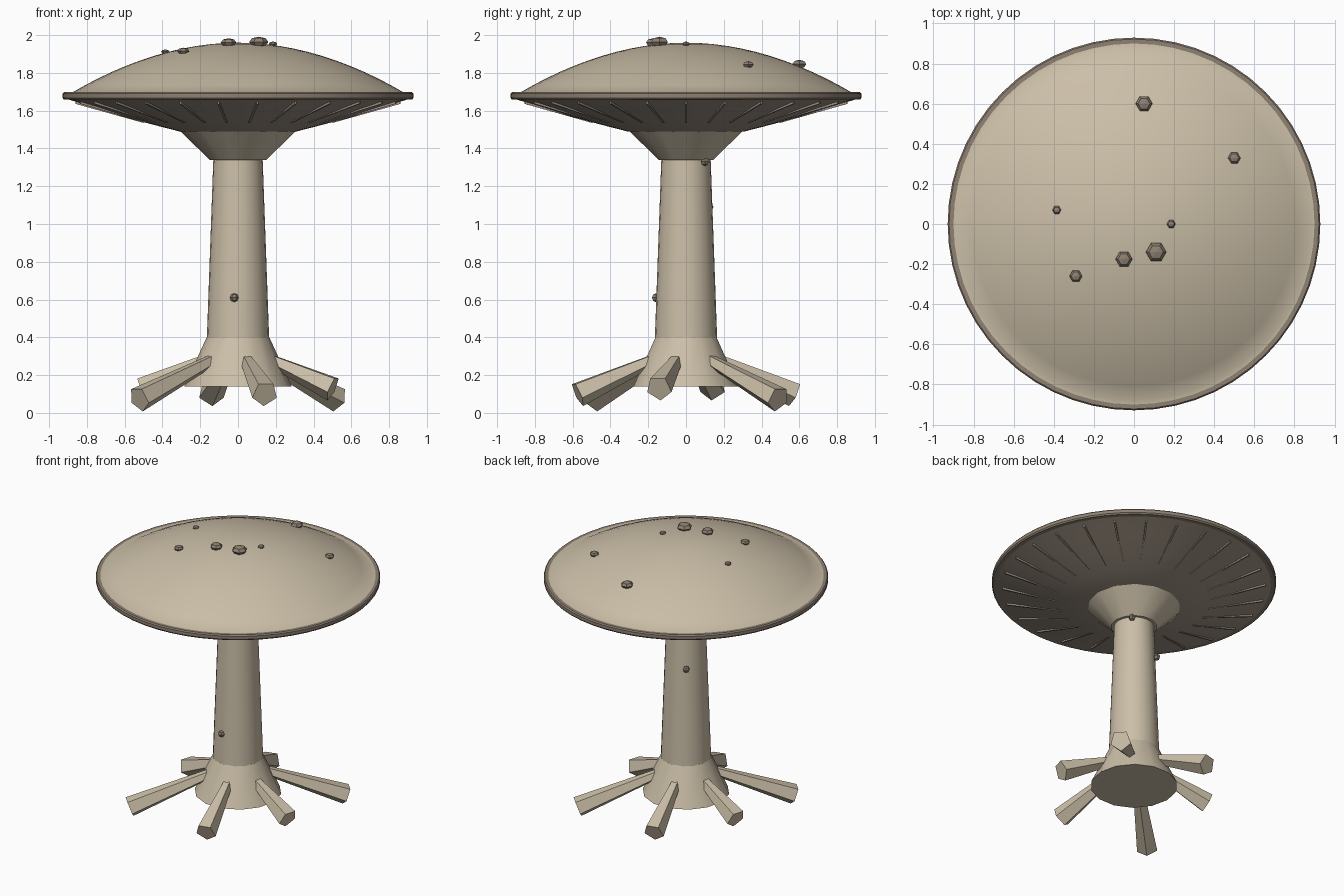
import bpy, bmesh
from math import sin, cos, pi, radians, hypot
from mathutils import Matrix, Vector

cube = bpy.data.objects.get("Cube")
if cube:
    bpy.data.objects.remove(cube, do_unlink=True)


def material(name, rgb):
    m = bpy.data.materials.new(name)
    m.use_nodes = True
    m.diffuse_color = (*rgb, 1)
    m.node_tree.nodes["Principled BSDF"].inputs["Base Color"].default_value = (*rgb, 1)
    return m


TAN = material("pale_tan", (0.60, 0.52, 0.39))
BROWN = material("dull_brown", (0.27, 0.22, 0.17))
GILL = material("gill_brown", (0.36, 0.30, 0.24))


def finish(name, bm, mat, smooth=True):
    bmesh.ops.remove_doubles(bm, verts=bm.verts, dist=0.0001)
    bmesh.ops.recalc_face_normals(bm, faces=bm.faces)
    mesh = bpy.data.meshes.new(name)
    bm.to_mesh(mesh)
    bm.free()
    mesh.materials.append(mat)
    ob = bpy.data.objects.new(name, mesh)
    bpy.context.collection.objects.link(ob)
    if smooth:
        bpy.ops.object.select_all(action='DESELECT')
        ob.select_set(True)
        bpy.context.view_layer.objects.active = ob
        bpy.ops.object.shade_smooth_by_angle(angle=radians(35))
    return ob


def lathe(name, profile, sides, mat, smooth=True, matrix=Matrix()):
    """Spin a (radius, height) profile around the local z axis."""
    bm = bmesh.new()
    rings = [[bm.verts.new(matrix @ Vector((r * cos(2 * pi * i / sides),
                                            r * sin(2 * pi * i / sides), z)))
              for i in range(sides)] for r, z in profile]
    for low, high in zip(rings, rings[1:]):
        for i in range(sides):
            j = (i + 1) % sides
            bm.faces.new((low[i], low[j], high[j], high[i]))
    return finish(name, bm, mat, smooth)


def dome(r):
    return 1.695 + 0.265 * (1 - (r / 0.88) ** 1.95)


# Cap: domed top, dark rim band and shallow underside
lathe("cap_top", [(0.88 * i / 12, dome(0.88 * i / 12)) for i in range(13)]
      + [(0.915, 1.695)], 56, TAN)
lathe("cap_rim", [(0.90, 1.698), (0.922, 1.698), (0.929, 1.69), (0.929, 1.668),
                  (0.922, 1.659), (0.88, 1.658)], 56, BROWN)
lathe("cap_underside", [(0.90, 1.66), (0.75, 1.615), (0.6, 1.566), (0.45, 1.526),
                        (0.31, 1.49), (0, 1.47)], 56, GILL)

# Gills: thin radial blades under the cap
bm = bmesh.new()
GILLS = 26
for k in range(GILLS):
    turn = Matrix.Rotation(2 * pi * k / GILLS, 4, 'Z')
    sides = [[bm.verts.new(turn @ Vector((r, w, z))) for r, z in
              ((0.5, 1.535), (0.86, 1.636), (0.86, 1.665), (0.5, 1.56))]
             for w in (-0.006, 0.006)]
    bm.faces.new(sides[0])
    bm.faces.new(sides[1])
    for i in range(4):
        j = (i + 1) % 4
        bm.faces.new((sides[0][i], sides[0][j], sides[1][j], sides[1][i]))
finish("gills", bm, GILL, False)

# Stalk, collar below the cap and flared foot
lathe("stalk", [(0, 0.2), (0.172, 0.2), (0.13, 1.36), (0, 1.36)], 24, TAN)
lathe("collar", [(0, 1.34), (0.15, 1.34), (0.31, 1.495), (0, 1.495)], 14, TAN)
lathe("foot", [(0, 0.14), (0.285, 0.14), (0.166, 0.4), (0, 0.4)], 14, TAN)

# Roots: five-sided, widening outwards, in opposite pairs
for bearing, reach, drop in ((-76, 0.59, 0.10), (-16, 0.52, 0.13), (43, 0.715, 0.073)):
    for side in (0, 180):
        a = radians(bearing + side)
        start = Vector((0.17 * cos(a), 0.17 * sin(a), 0.285))
        end = Vector((reach * cos(a), reach * sin(a), drop))
        axis = end - start
        place = (Matrix.Translation(start) @ axis.to_track_quat('Z', 'Y').to_matrix().to_4x4()
                 @ Matrix.Rotation(-pi / 2, 4, 'Z'))
        n = axis.length
        lathe("root", [(0, 0), (0.032, 0), (0.07, n), (0, n)], 5, TAN, False, place)


def bump(name, x, y, z, r, squash):
    ball = [(r * sin(pi * i / 4), -r * squash * cos(pi * i / 4)) for i in range(5)]
    lathe(name, ball, 6, BROWN, False, Matrix.Translation((x, y, z)))


# Warts on the cap
for x, y, r in ((0.05, 0.6, 0.042), (0.5, 0.33, 0.032), (-0.385, 0.07, 0.022),
                (0.185, 0, 0.022), (0.11, -0.14, 0.051), (-0.05, -0.175, 0.042),
                (-0.29, -0.26, 0.032)):
    bump("cap_wart", x, y, dome(hypot(x, y)) + 0.3 * r, r, 0.55)

# Small knobs on the stalk
for x, y, z in ((-0.02, -0.16, 0.61), (-0.09, 0.125, 1.09), (0.1, 0.1, 1.33)):
    bump("stalk_knob", x, y, z, 0.023, 1)
